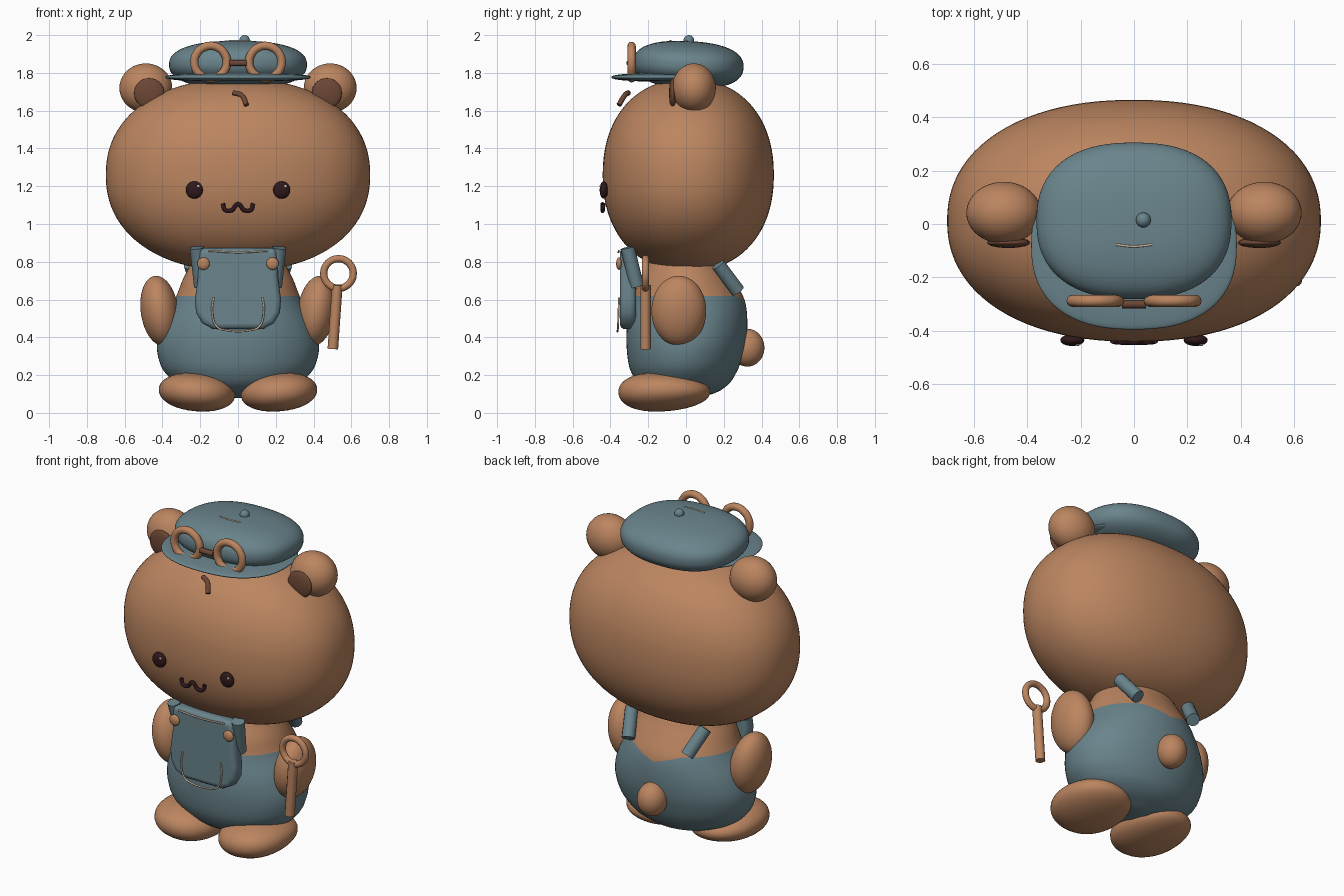
import bpy, bmesh, math
from mathutils import Vector, Matrix, Euler

cube = bpy.data.objects.get("Cube")
if cube:
    bpy.data.objects.remove(cube, do_unlink=True)


def material(name, r, g, b):
    m = bpy.data.materials.new(name)
    m.use_nodes = True
    m.diffuse_color = (r, g, b, 1)
    bsdf = next(n for n in m.node_tree.nodes if n.type == 'BSDF_PRINCIPLED')
    bsdf.inputs["Base Color"].default_value = (r, g, b, 1)
    bsdf.inputs["Roughness"].default_value = 0.7
    return m


FUR = material("brown_fur", 0.50, 0.235, 0.117)
BLUE = material("dusty_blue", 0.142, 0.23, 0.262)
DARK = material("dark_brown", 0.15, 0.063, 0.036)
BLACK = material("near_black", 0.03, 0.009, 0.011)
CREAM = material("cream_thread", 0.74, 0.60, 0.45)


def finish(name, bm, *mats):
    bmesh.ops.recalc_face_normals(bm, faces=bm.faces)
    me = bpy.data.meshes.new(name)
    bm.to_mesh(me)
    bm.free()
    for m in mats:
        me.materials.append(m)
    me.polygons.foreach_set("use_smooth", [True] * len(me.polygons))
    ob = bpy.data.objects.new(name, me)
    bpy.context.collection.objects.link(ob)
    return ob


def blob(name, mat, loc, radii, n=2.0, rot=(0, 0, 0), taper=0, seg=48):
    """Soft superellipsoid; taper flattens it towards +y."""
    bm = bmesh.new()
    bmesh.ops.create_uvsphere(bm, u_segments=seg, v_segments=seg // 2, radius=1)
    for v in bm.verts:
        v.co /= sum(abs(c) ** n for c in v.co) ** (1 / n)
        v.co.z *= 1 - taper * v.co.y
        v.co = Vector(a * b for a, b in zip(v.co, radii))
    turn = Euler([math.radians(a) for a in rot]).to_matrix().to_4x4()
    bm.transform(Matrix.Translation(loc) @ turn)
    return finish(name, bm, mat)


def tube(name, mat, pts, r, cyclic=False):
    cu = bpy.data.curves.new(name, 'CURVE')
    cu.dimensions = '3D'
    cu.bevel_depth = r
    cu.bevel_resolution = 4
    cu.use_fill_caps = True
    sp = cu.splines.new('BEZIER')
    sp.bezier_points.add(len(pts) - 1)
    sp.use_cyclic_u = cyclic
    for bp, p in zip(sp.bezier_points, pts):
        bp.co = p
        bp.handle_left_type = bp.handle_right_type = 'AUTO'
    cu.materials.append(mat)
    ob = bpy.data.objects.new(name, cu)
    bpy.context.collection.objects.link(ob)
    bpy.ops.object.select_all(action='DESELECT')
    ob.select_set(True)
    bpy.context.view_layer.objects.active = ob
    bpy.ops.object.convert(target='MESH')
    bpy.ops.object.shade_smooth_by_angle(angle=math.radians(50))
    return ob


def ring(name, mat, c, big, small):
    steps = [i * math.tau / 12 for i in range(12)]
    return tube(name, mat, [(c[0] + big * math.cos(a), c[1], c[2] + big * math.sin(a))
                            for a in steps], small, True)


# Body: rows of height, half width, front y, back y
ROWS = [(0.08, 0.06, -0.05, 0.08), (0.11, 0.23, -0.19, 0.17), (0.16, 0.335, -0.26, 0.235),
        (0.24, 0.405, -0.3, 0.28), (0.36, 0.43, -0.315, 0.315), (0.48, 0.4, -0.31, 0.325),
        (0.6, 0.335, -0.28, 0.31), (0.7, 0.295, -0.25, 0.255), (0.8, 0.25, -0.2, 0.2)]


def section(z):
    i = max(k for k in range(len(ROWS) - 1) if ROWS[k][0] <= z + 1e-6)
    p = [Vector(ROWS[min(max(k, 0), len(ROWS) - 1)]) for k in range(i - 1, i + 3)]
    t = (z - p[1][0]) / (p[2][0] - p[1][0])
    return 0.5 * (2 * p[1] + (p[2] - p[0]) * t + (2 * p[0] - 5 * p[1] + 4 * p[2] - p[3]) * t ** 2
                  + (3 * p[1] - p[0] - 3 * p[2] + p[3]) * t ** 3)


def build_body(seg=64, low=22, high=8):
    bm = bmesh.new()
    loops = []
    for row in range(low + high + 1):
        loop = []
        for k in range(seg):
            a = k * math.tau / seg
            dip = max(0, 1 - abs(math.cos(a)) / 0.5) if math.sin(a) > 0 else 0
            split = 0.62 - 0.05 * dip
            if row <= low:
                z = 0.08 + (split - 0.08) * (row / low) ** 1.3
            else:
                z = split + (0.8 - split) * (row - low) / high
            _, w, front, back = section(z)
            loop.append(bm.verts.new((w * math.cos(a), (front + back) / 2
                                      + (back - front) / 2 * math.sin(a), z)))
        loops.append(loop)
    for row, (a, b) in enumerate(zip(loops, loops[1:])):
        for k in range(seg):
            j = (k + 1) % seg
            # trousers below the waistline, fur above
            bm.faces.new((a[k], a[j], b[j], b[k])).material_index = int(row >= low)
    bm.faces.new(loops[0])
    bm.faces.new(loops[-1]).material_index = 1
    return finish("body", bm, BLUE, FUR)


build_body()
blob("tail", FUR, (0, 0.325, 0.345), (0.085, 0.09, 0.1))

# Head and face
blob("head", FUR, (0, 0.012, 1.26), (0.7, 0.453, 0.51), n=2.2, seg=96)
tube("mouth", BLACK, [(-0.08, -0.437, 1.108), (-0.068, -0.44, 1.075), (-0.035, -0.442, 1.072),
                      (0, -0.442, 1.105), (0.035, -0.442, 1.072), (0.068, -0.44, 1.075),
                      (0.08, -0.437, 1.108)], 0.011)
tube("hair_curl", DARK, [(-0.025, -0.305, 1.695), (0.02, -0.325, 1.68), (0.045, -0.355, 1.63)], 0.014)

# Cap
blob("cap_crown", BLUE, (0, 0.012, 1.843), (0.365, 0.293, 0.125), n=2.4, rot=(-3, 0, 0), seg=72)
blob("cap_brim", BLUE, (0, -0.08, 1.777), (0.385, 0.315, 0.024), n=2.4, seg=72)
blob("cap_button", BLUE, (0.035, 0.015, 1.972), (0.028, 0.028, 0.028), seg=24)
tube("cap_stitch", CREAM, [(-0.07, -0.077, 1.968), (0, -0.084, 1.97), (0.07, -0.077, 1.968)], 0.004)
tube("goggle_bridge", DARK, [(-0.045, -0.3, 1.852), (0.045, -0.3, 1.852)], 0.016)


# Bib
def build_bib():
    half = [(0.205, 0.872), (0.212, 0.72), (0.228, 0.6), (0.222, 0.53),
            (0.19, 0.475), (0.13, 0.443)]
    outline = half + [(-x, z) for x, z in reversed(half)]
    bm = bmesh.new()
    face = bm.faces.new([bm.verts.new((x, -0.35, z)) for x, z in outline])
    ext = bmesh.ops.extrude_face_region(bm, geom=[face])
    for v in ext["geom"]:
        if isinstance(v, bmesh.types.BMVert):
            v.co.y += 0.085
    ob = finish("bib", bm, BLUE)
    bev = ob.modifiers.new("soft_edge", 'BEVEL')
    bev.width = 0.028
    bev.segments = 4
    bev.limit_method = 'ANGLE'
    bev.angle_limit = math.radians(45)
    bpy.context.view_layer.objects.active = ob
    ob.select_set(True)
    bpy.ops.object.shade_smooth_by_angle(angle=math.radians(40))


build_bib()
tube("bib_stitch", CREAM, [(-0.155, -0.355, 0.858), (0, -0.358, 0.85), (0.155, -0.355, 0.858)], 0.005)
tube("pocket_stitch", CREAM, [(-0.13, -0.354, 0.61), (-0.137, -0.357, 0.54), (-0.11, -0.36, 0.455),
                              (-0.06, -0.362, 0.437), (0.06, -0.362, 0.437), (0.11, -0.36, 0.455),
                              (0.137, -0.357, 0.54), (0.13, -0.354, 0.61)], 0.005)

# Paired parts
for s, side in ((1, "left"), (-1, "right")):
    blob(side + "_ear", FUR, (s * 0.488, 0.042, 1.72), (0.14, 0.116, 0.13))
    blob(side + "_inner_ear", DARK, (s * 0.47, -0.07, 1.692), (0.08, 0.02, 0.08), seg=32)
    blob(side + "_eye", BLACK, (s * 0.231, -0.435, 1.18), (0.045, 0.022, 0.046), seg=32)
    blob(side + "_eye_glint", CREAM, (s * 0.231 + 0.02, -0.453, 1.2), (0.008, 0.004, 0.008), seg=12)
    blob(side + "_arm", FUR, (s * 0.415, -0.038, 0.54), (0.1, 0.145, 0.187), rot=(0, s * 8, 0))
    blob(side + "_foot", FUR, (s * 0.217, -0.115, 0.11), (0.203, 0.243, 0.1),
         n=2.15, rot=(0, -s * 5, 0), taper=0.15)
    ring(side + "_goggle", FUR, (s * 0.145, -0.288, 1.857), 0.086, 0.022)
    blob(side + "_bib_button", FUR, (s * 0.183, -0.354, 0.79), (0.033, 0.016, 0.033), seg=24)
    tube(side + "_front_strap", BLUE, [(s * 0.218, -0.31, 0.875), (s * 0.195, -0.26, 0.67)], 0.038)
    tube(side + "_back_strap", BLUE, [(s * 0.25, 0.17, 0.785), (s * 0.2, 0.275, 0.645)], 0.038)

# Key held by the left hand
ring("key_ring", FUR, (0.532, -0.214, 0.738), 0.078, 0.019)
tube("key_shaft", FUR, [(0.526, -0.214, 0.675), (0.502, -0.214, 0.338)], 0.028)
